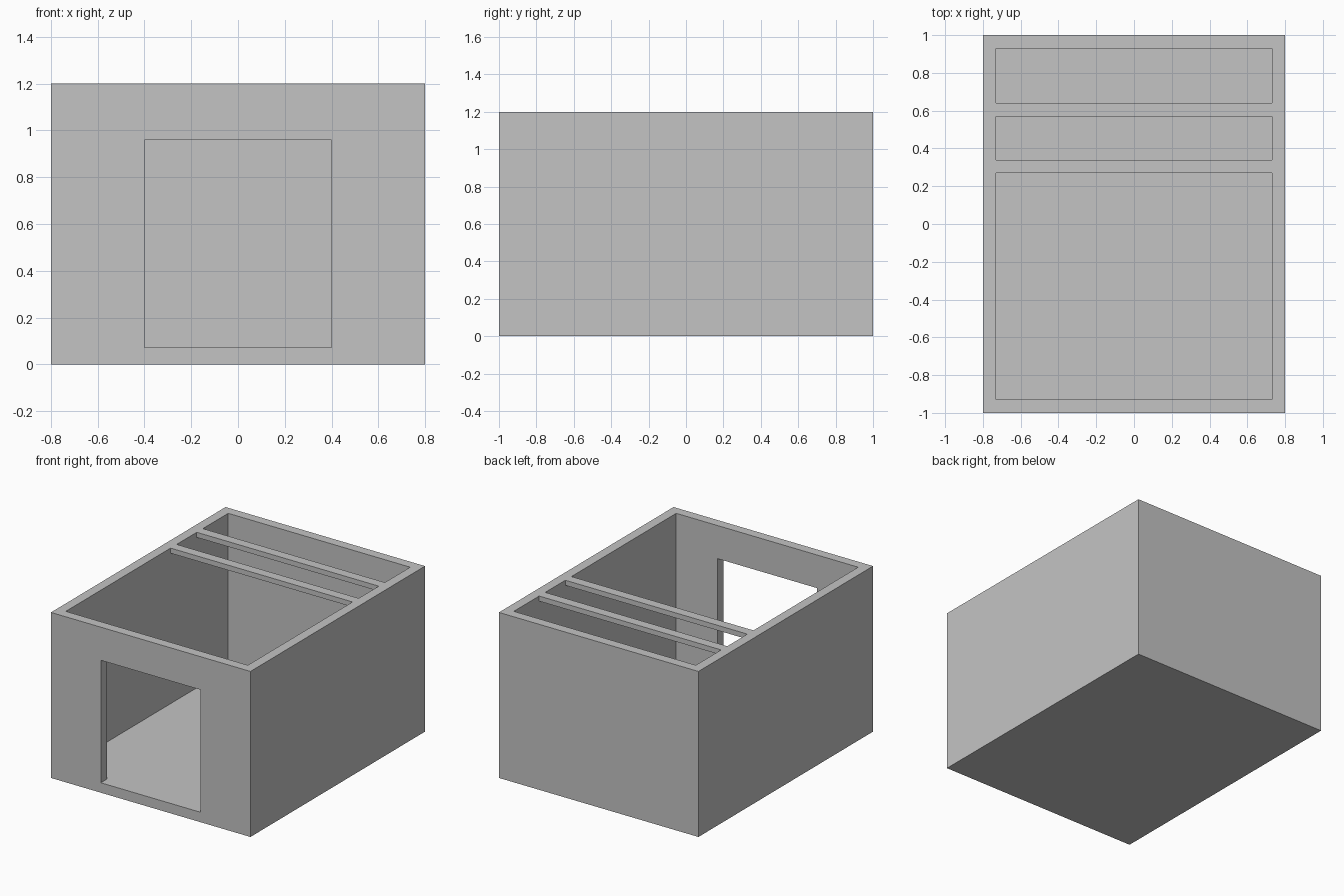
import bpy
import bmesh
from mathutils import Vector

if "Cube" in bpy.data.objects:
    bpy.data.objects.remove(bpy.data.objects["Cube"])

W, D, H = 0.8, 1.0, 1.2      # half width, half depth, height
T = 0.07                     # wall thickness
FLOOR = 0.072                # floor top

grey = bpy.data.materials.new("plain_grey")
grey.diffuse_color = (0.55, 0.55, 0.55, 1)
grey.use_nodes = True
grey.node_tree.nodes["Principled BSDF"].inputs["Base Color"].default_value = grey.diffuse_color


def box(name, lo, hi):
    """Box between two opposite corners."""
    lo, hi = Vector(lo), Vector(hi)
    bm = bmesh.new()
    bmesh.ops.create_cube(bm, size=1)
    for v in bm.verts:
        v.co = (lo + hi) / 2 + v.co * (hi - lo)
    mesh = bpy.data.meshes.new(name)
    bm.to_mesh(mesh)
    bm.free()
    mesh.materials.append(grey)
    obj = bpy.data.objects.new(name, mesh)
    bpy.context.collection.objects.link(obj)
    return obj


def cut(target, cutter):
    """Subtract cutter from target and discard it."""
    mod = target.modifiers.new("cut", "BOOLEAN")
    mod.operation = "DIFFERENCE"
    mod.solver = "EXACT"
    mod.object = cutter
    bpy.context.view_layer.objects.active = target
    bpy.ops.object.modifier_apply(modifier=mod.name)
    bpy.data.objects.remove(cutter)


# Open-topped shell with floor
shell = box("shell", (-W, -D, 0), (W, D, H))
cut(shell, box("cavity_cutter", (-W + T, -D + T, FLOOR), (W - T, D - T, H + 0.2)))

# Front doorway, sill level with the floor
cut(shell, box("door_cutter", (-0.4, -D - 0.2, FLOOR), (0.4, -0.5, 0.96)))

# Thin cross slats flush with the rim
for i, y in enumerate((0.27, 0.57)):
    box(f"roof_slat_{i + 1}", (-W + T, y, H - 0.037), (W - T, y + T, H))
